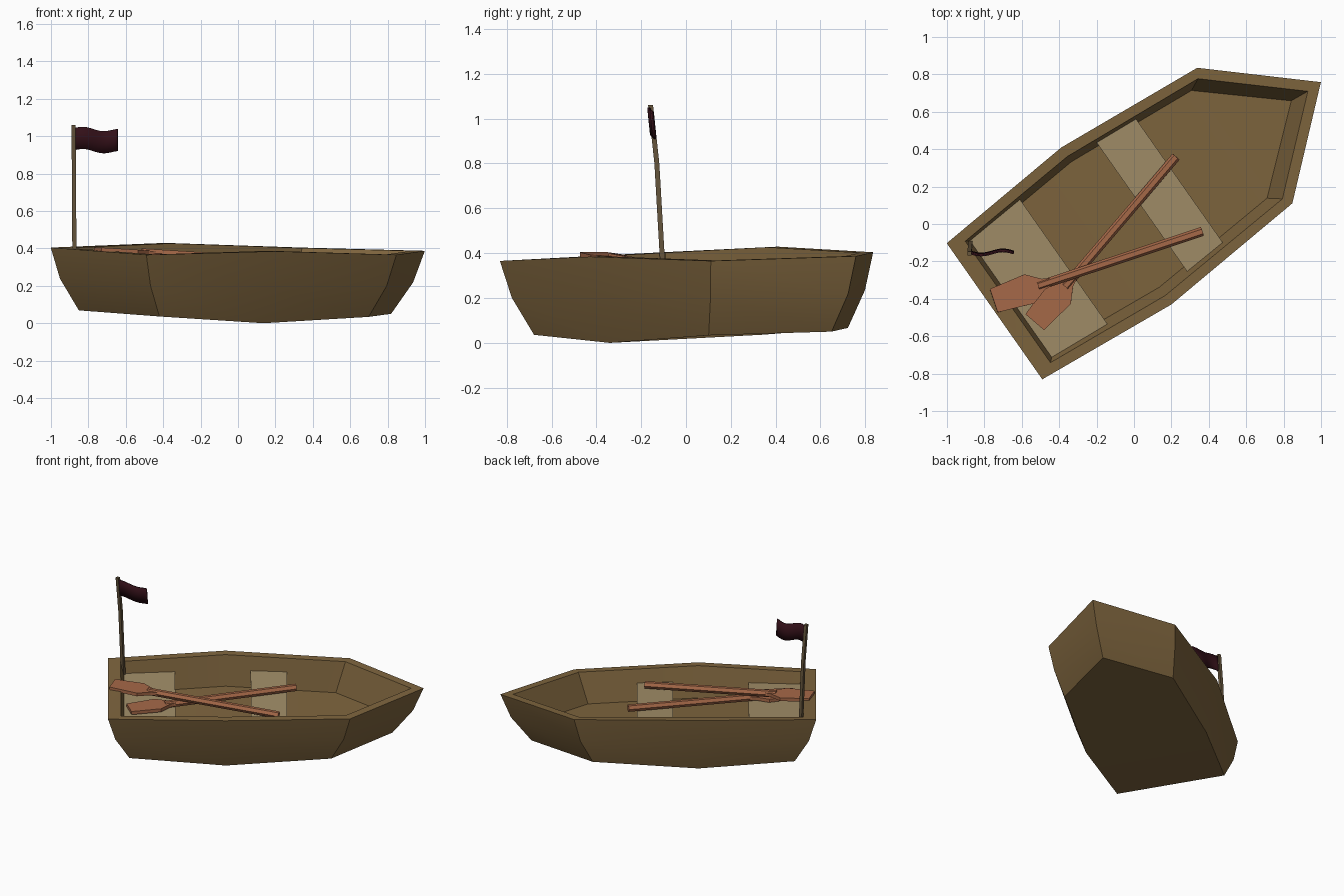
import bpy, bmesh, math
from mathutils import Matrix, Vector

if "Cube" in bpy.data.objects:
    bpy.data.objects.remove(bpy.data.objects["Cube"])


def material(name, colour):
    m = bpy.data.materials.new(name)
    m.use_nodes = True
    m.diffuse_color = (*colour, 1)
    m.node_tree.nodes["Principled BSDF"].inputs["Base Color"].default_value = (*colour, 1)
    return m


hull_wood = material("hull brown", (0.21, 0.13, 0.048))
seat_wood = material("pale seat wood", (0.36, 0.27, 0.14))
oar_wood = material("red oar wood", (0.38, 0.14, 0.065))
pole_wood = material("dark pole wood", (0.13, 0.09, 0.045))
flag_cloth = material("dark red cloth", (0.032, 0.005, 0.009))

# The boat lies turned and rolled a little to one side
boat = (Matrix.Translation((-0.095, -0.01, 0)) @ Matrix.Rotation(math.radians(35.07), 4, "Z")
        @ Matrix.Translation((0, 0.017, 0)) @ Matrix.Rotation(math.radians(2.5), 4, "X"))


def finish(bm, name, mat, matrix=None, smooth=True):
    bmesh.ops.recalc_face_normals(bm, faces=bm.faces)
    mesh = bpy.data.meshes.new(name)
    if matrix:
        bm.transform(matrix)
    bm.to_mesh(mesh)
    bm.free()
    mesh.materials.append(mat)
    ob = bpy.data.objects.new(name, mesh)
    bpy.context.collection.objects.link(ob)
    if smooth:
        bpy.ops.object.select_all(action="DESELECT")
        ob.select_set(True)
        bpy.context.view_layer.objects.active = ob
        bpy.ops.object.shade_smooth_by_angle(angle=math.radians(30))
    return ob


def prism(bm, outline, z0, z1):
    low = [bm.verts.new((x, y, z0)) for x, y in outline]
    high = [bm.verts.new((x, y, z1)) for x, y in outline]
    bm.faces.new(low)
    bm.faces.new(high)
    for i in range(len(low)):
        j = (i + 1) % len(low)
        bm.faces.new((low[i], low[j], high[j], high[i]))


# Hull: rings of stations (along, half width, height), stern to bow
bottom = [(-0.65, 0.375, 0.052), (0, 0.42, 0.018), (0.713, 0.38, 0.05), (1.127, 0, 0.05)]
rim = [(-0.795, 0.445, 0.385), (0, 0.513, 0.407), (0.84, 0.443, 0.385), (1.337, 0, 0.387)]
rim_inner = [(-0.708, 0.397, 0.385), (0, 0.455, 0.407), (0.81, 0.393, 0.385), (1.252, 0, 0.387)]
floor = [(-0.65, 0.355, 0.17), (0, 0.41, 0.19), (0.745, 0.352, 0.17), (1.15, 0, 0.17)]
# the bilge bulges outward between bottom and rim
bilge = [(b[0] + (r[0] - b[0]) * 0.66, b[1] + (r[1] - b[1]) * 0.66, (b[2] + r[2]) / 2)
         for b, r in zip(bottom, rim)]

bm = bmesh.new()
rings = []
for stations in (bottom, bilge, rim, rim_inner, floor):
    port = [bm.verts.new((u, w, z)) for u, w, z in stations]
    starboard = [bm.verts.new((u, -w, z)) for u, w, z in reversed(stations[:3])]
    rings.append(port + starboard)
for a, b in zip(rings, rings[1:]):
    for i in range(7):
        j = (i + 1) % 7
        bm.faces.new((a[i], a[j], b[j], b[i]))
for r in (rings[0], rings[-1]):
    bm.faces.new((r[0], r[1], r[5], r[6]))
    bm.faces.new((r[1], r[2], r[4], r[5]))
    bm.faces.new((r[2], r[3], r[4]))
finish(bm, "hull", hull_wood, boat)

# Seats: plank between the side walls
for name, u0, w0, u1, w1 in (("stern_seat", -0.70, 0.385, -0.34, 0.415),
                             ("middle_seat", 0.17, 0.432, 0.415, 0.412)):
    bm = bmesh.new()
    prism(bm, [(u0, -w0), (u1, -w1), (u1, w1), (u0, w0)], 0.265, 0.302)
    finish(bm, name, seat_wood, boat, smooth=False)


# Oars: flat blade and six sided shaft, from blade tip to handle
def oar(name, tip, handle):
    tip, handle = Vector(tip), Vector(handle)
    axis = handle - tip
    bm = bmesh.new()
    half = [(0, 0.066), (0.2, 0.082), (0.28, 0.03), (0.32, 0.022)]
    prism(bm, half + [(x, -y) for x, y in reversed(half)], -0.012, 0.012)
    start = 0.25
    length = axis.length - start
    place = (Matrix.Translation((start + length / 2, 0, 0)) @ Matrix.Rotation(math.pi / 2, 4, "Y"))
    bmesh.ops.create_cone(bm, cap_ends=True, segments=6, radius1=0.025, radius2=0.025,
                          depth=length, matrix=place)
    side = Vector((0, 0, 1)).cross(axis).normalized()
    x = axis.normalized()
    turn = Matrix((x, side, x.cross(side))).transposed().to_4x4()
    finish(bm, name, oar_wood, Matrix.Translation(tip) @ turn, smooth=False)


oar("upper_oar", (-0.75, -0.41, 0.392), (0.365, -0.04, 0.322))
oar("lower_oar", (-0.53, -0.525, 0.312), (0.225, 0.36, 0.338))

# Flagpole: slightly bent square rod
bm = bmesh.new()
path = [(-0.872, -0.092, 0.15), (-0.875, -0.107, 0.4), (-0.877, -0.13, 0.8), (-0.88, -0.158, 1.06)]
r = 0.011
loops = [[bm.verts.new((x + sx * r, y + sy * r, z)) for sx, sy in ((-1, -1), (1, -1), (1, 1), (-1, 1))]
         for x, y, z in path]
for a, b in zip(loops, loops[1:]):
    for i in range(4):
        j = (i + 1) % 4
        bm.faces.new((a[i], a[j], b[j], b[i]))
bm.faces.new(loops[0])
bm.faces.new(loops[-1])
finish(bm, "flagpole", pole_wood, smooth=False)

# Flag: waving strip of cloth
bm = bmesh.new()
columns = []
steps = 12
for i in range(steps + 1):
    t = i / steps
    x = -0.875 + 0.232 * t
    y = -0.158 - 0.011 * math.sin(t * math.tau)
    sag = -0.012 * t + 0.009 * math.sin(t * math.tau * 1.15)
    columns.append([bm.verts.new((x, y + 0.012 * (1 - k), 0.925 + 0.118 * k + sag)) for k in (0, 0.5, 1)])
for a, b in zip(columns, columns[1:]):
    for k in range(2):
        bm.faces.new((a[k], b[k], b[k + 1], a[k + 1]))
flag = finish(bm, "flag", flag_cloth)
solid = flag.modifiers.new("thickness", "SOLIDIFY")
solid.thickness = 0.008
solid.offset = 0
